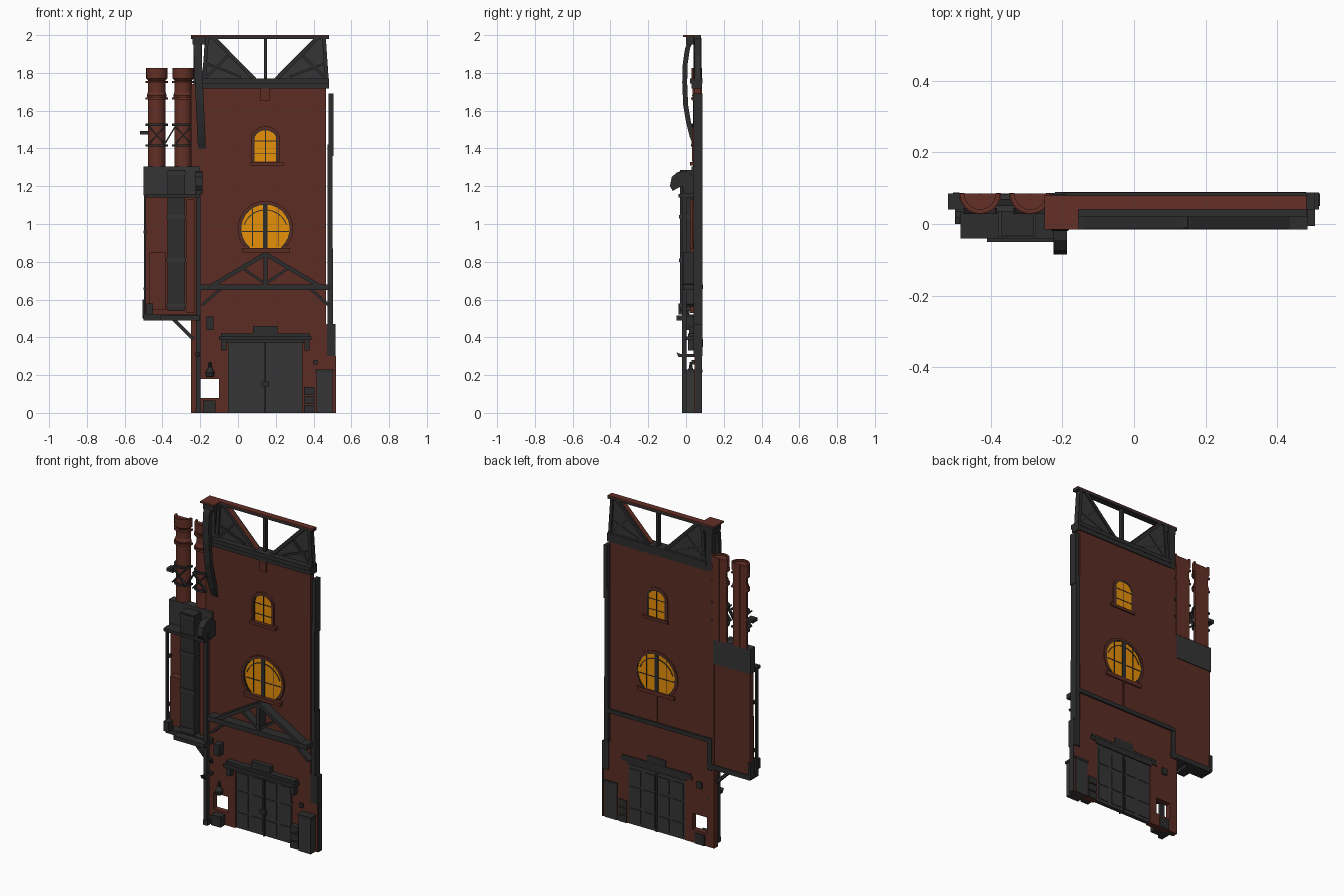
import bpy, bmesh, math


def material(name, rgb):
    m = bpy.data.materials.new(name)
    m.diffuse_color = (*rgb, 1)
    return m


BRICK = material("brick red", (0.106, 0.026, 0.017))
TERRA = material("chimney red", (0.125, 0.029, 0.019))
IRON = material("dark iron", (0.026, 0.026, 0.027))
STEEL = material("grey steel", (0.036, 0.036, 0.037))
GLOW = material("window amber", (0.95, 0.33, 0.003))


def finish(name, bm, mat):
    bmesh.ops.recalc_face_normals(bm, faces=bm.faces)
    me = bpy.data.meshes.new(name)
    bm.to_mesh(me)
    bm.free()
    me.materials.append(mat)
    ob = bpy.data.objects.new(name, me)
    bpy.context.collection.objects.link(ob)
    return ob


def prism(name, pts, a, b, mat, side=False):
    """Extrude an xz outline along y, or a yz outline along x if side is set."""
    bm = bmesh.new()
    put = (lambda p, d: (d, p[0], p[1])) if side else (lambda p, d: (p[0], d, p[1]))
    lo = [bm.verts.new(put(p, a)) for p in pts]
    hi = [bm.verts.new(put(p, b)) for p in pts]
    bm.faces.new(lo)
    bm.faces.new(hi[::-1])
    for i in range(len(pts)):
        j = (i + 1) % len(pts)
        bm.faces.new((lo[i], lo[j], hi[j], hi[i]))
    return finish(name, bm, mat)


def box(name, x0, x1, y0, y1, z0, z1, mat):
    return prism(name, [(x0, z0), (x1, z0), (x1, z1), (x0, z1)], y0, y1, mat)


def bar(name, p, q, w, y0, y1, mat):
    dx, dz = q[0] - p[0], q[1] - p[1]
    s = w / 2 / math.hypot(dx, dz)
    nx, nz = -dz * s, dx * s
    return prism(name, [(p[0] + nx, p[1] + nz), (q[0] + nx, q[1] + nz),
                        (q[0] - nx, q[1] - nz), (p[0] - nx, p[1] - nz)], y0, y1, mat)


def lathe(name, cx, cy, profile, mat, half=False, n=12):
    """Revolve a closed (radius, z) loop; half gives only the front 180 degrees."""
    bm = bmesh.new()
    sweep = math.pi if half else 2 * math.pi
    rows = []
    for i in range(n + 1 if half else n):
        t = math.pi + sweep * i / n
        rows.append([bm.verts.new((cx + r * math.cos(t), cy + r * math.sin(t), z)) for r, z in profile])
    k = len(profile)
    for i in range(n):
        a, b = rows[i], rows[(i + 1) % len(rows)]
        for j in range(k):
            bm.faces.new((a[j], a[(j + 1) % k], b[(j + 1) % k], b[j]))
    if half:
        bm.faces.new(rows[0])
        bm.faces.new(rows[-1][::-1])
    return finish(name, bm, mat)


def arch(cx, cz, r, t0, t1, n=20, rz=None):
    rz = rz or r
    return [(cx + r * math.cos(math.radians(t0 + (t1 - t0) * i / n)),
             cz + rz * math.sin(math.radians(t0 + (t1 - t0) * i / n))) for i in range(n + 1)]


C = 0.145  # centre line of windows, trusses and door

# Main wall with cut openings
wall = prism("main_wall", [(-0.25, 0), (0.515, 0), (0.515, 0.45), (0.466, 0.47),
                           (0.466, 1.74), (-0.25, 1.74)], 0.045, 0.08, BRICK)
round_pts = arch(C, 0.975, 0.135, -50, 230)
small_pts = [(C - 0.064, 1.33), (C + 0.064, 1.33)] + arch(C, 1.45, 0.064, 0, 180, 12, 0.055)
cutters = [box("hole_cutter", -0.2, -0.1, 0, 0.12, 0.08, 0.18, BRICK),
           box("door_cutter", C - 0.195, C + 0.195, 0, 0.12, -0.05, 0.37, BRICK),
           prism("round_window_cutter", round_pts, 0, 0.12, BRICK),
           prism("arched_window_cutter", small_pts, 0, 0.12, BRICK)]
for c in cutters:
    m = wall.modifiers.new(c.name, 'BOOLEAN')
    m.operation, m.object, m.solver = 'DIFFERENCE', c, 'EXACT'
    c.hide_render = True
    c.hide_viewport = True

# Round double window
prism("round_window_glass", round_pts, 0.043, 0.082, GLOW)
prism("round_window_surround", arch(C, 0.975, 0.147, -40, 220) + arch(C, 0.975, 0.133, 220, -40),
      0.034, 0.086, BRICK)
prism("round_window_frame", arch(C, 0.975, 0.136, -50, 230) + arch(C, 0.975, 0.128, 230, -50),
      0.038, 0.085, IRON)
box("round_window_mullion", C - 0.012, C + 0.012, 0.037, 0.086, 0.872, 1.105, IRON)
for s in (-1, 1):
    box("round_window_bar", C + s * 0.068 - 0.002, C + s * 0.068 + 0.002, 0.04, 0.085, 0.88, 1.08, IRON)
    prism("round_window_sash", [(C + s * x, z) for x, z in
          arch(0.0, 0.955, 0.122, 20, 85, 8) + arch(0.0, 0.955, 0.117, 85, 20, 8)], 0.04, 0.085, IRON)
box("round_window_rail", C - 0.125, C + 0.125, 0.04, 0.085, 0.958, 0.962, IRON)
box("round_window_sill", 0.02, 0.275, 0.02, 0.088, 0.848, 0.872, BRICK)

# Small arched window
prism("arched_window_glass", small_pts, 0.043, 0.082, GLOW)
for nm, r0, r1, mat, y0 in (("surround", 0.063, 0.076, BRICK, 0.032), ("frame", 0.057, 0.065, IRON, 0.038)):
    prism("arched_window_" + nm, [(C + r1, 1.33)] + arch(C, 1.45, r1, 0, 180, 12, r1 - 0.008)
          + [(C - r1, 1.33), (C - r0, 1.33)] + arch(C, 1.45, r0, 180, 0, 12, r0 - 0.011) + [(C + r0, 1.33)],
          y0, 0.085, mat)
box("arched_window_mullion", C - 0.002, C + 0.002, 0.04, 0.084, 1.33, 1.5, IRON)
for z in (1.375, 1.44):
    box("arched_window_rail", C - 0.06, C + 0.06, 0.04, 0.084, z - 0.002, z + 0.002, IRON)
box("arched_window_sill", 0.065, 0.24, 0.02, 0.088, 1.31, 1.328, BRICK)
box("wall_key_block", 0.12, 0.168, 0.035, 0.05, 1.65, 1.72, BRICK)

# Roof truss
box("roof_beam_low", -0.2, 0.482, 0.03, 0.086, 1.717, 1.746, IRON)
box("roof_beam_high", -0.2, 0.482, 0.02, 0.088, 1.745, 1.77, IRON)
box("ridge_beam", -0.25, 0.482, 0.04, 0.08, 1.98, 1.994, IRON)
box("ridge_cap", -0.25, 0.482, 0.04, 0.08, 1.994, 2.0, TERRA)
box("bracket_cap", -0.25, -0.155, -0.015, 0.08, 1.99, 2.0, TERRA)
box("king_post", C - 0.008, C + 0.008, 0.05, 0.075, 1.76, 1.985, IRON)
for s in (-1, 1):
    fx = lambda x: C + s * x
    prism("roof_panel", [(fx(0.335), 1.765), (fx(0.06), 1.765), (fx(0.27), 1.982), (fx(0.32), 1.982)],
          0.056, 0.072, STEEL)
    bar("roof_diagonal", (fx(0.06), 1.768), (fx(0.275), 1.985), 0.02, 0.04, 0.08, IRON)
    bar("roof_diagonal_cap", (fx(0.05), 1.771), (fx(0.262), 1.985), 0.005, 0.04, 0.07, TERRA)
    bar("roof_side_post", (fx(0.325), 1.76), (fx(0.31), 1.985), 0.02, 0.045, 0.08, IRON)
    bar("roof_strut", (fx(0.32), 1.77), (fx(0.2), 1.89), 0.014, 0.047, 0.074, IRON)
    bar("roof_strut", (fx(0.315), 1.85), (fx(0.13), 1.78), 0.012, 0.047, 0.074, IRON)

# Curved roof bracket on the left, leaning outward towards the top
outer = [(0.045, 1.4), (0.02, 1.46), (0.0, 1.54), (-0.015, 1.63), (-0.02, 1.75), (-0.017, 1.85), (-0.005, 1.93), (0.02, 1.99)]
inner = [(y + 0.026, z) for y, z in outer]
bracket = prism("curved_bracket", outer + inner[::-1], -0.212, -0.17, IRON, True)
for v in bracket.data.vertices:
    v.co.x -= (v.co.z - 1.4) * 0.045
box("bracket_top_block", -0.24, -0.17, 0.0, 0.078, 1.95, 1.99, IRON)
box("bracket_wall_post", -0.235, -0.19, 0.045, 0.082, 1.72, 1.985, IRON)

# Porch truss
box("porch_beam", -0.2, 0.485, -0.015, 0.045, 0.65, 0.68, IRON)
box("porch_beam_back", -0.22, 0.48, 0.075, 0.09, 0.655, 0.68, IRON)
box("porch_post", C - 0.011, C + 0.011, -0.01, 0.045, 0.66, 0.85, IRON)
box("back_post", C - 0.006, C + 0.006, 0.08, 0.086, 0.68, 0.85, BRICK)
for s in (-1, 1):
    bar("porch_rafter", (C, 0.842), (C + s * 0.285, 0.672), 0.022, -0.012, 0.045, IRON)
    bar("porch_strut", (C + s * 0.01, 0.69), (C + s * 0.12, 0.765), 0.014, -0.005, 0.045, IRON)
    bar("porch_knee", (C + s * 0.24, 0.655), (C + s * 0.335, 0.57), 0.015, 0.0, 0.045, IRON)

# Double door with panels and header
box("door", C - 0.197, C + 0.197, 0.055, 0.078, 0, 0.372, STEEL)
for i in range(4):
    cx = C - 0.147 + 0.098 * i
    for z0, z1 in ((0.02, 0.1), (0.115, 0.235), (0.25, 0.345)):
        box("door_panel", cx - 0.036, cx + 0.036, 0.05, 0.082, z0, z1, STEEL)
box("door_seam", C - 0.004, C + 0.004, 0.045, 0.085, 0, 0.37, IRON)
box("door_handle", C - 0.02, C + 0.02, 0.035, 0.05, 0.14, 0.165, IRON)
box("door_header", -0.1, 0.39, -0.005, 0.085, 0.385, 0.405, IRON)
box("door_header_cap", -0.09, 0.38, 0.01, 0.086, 0.405, 0.42, IRON)
box("door_lintel", -0.06, 0.35, 0.035, 0.085, 0.37, 0.386, IRON)
box("door_keystone", 0.08, 0.21, 0.015, 0.085, 0.42, 0.46, IRON)
for x in (-0.075, 0.365):
    box("door_bracket", x - 0.014, x + 0.014, 0.01, 0.05, 0.33, 0.386, IRON)

# Left column with hooked head
box("left_column", -0.222, -0.198, -0.02, 0.002, 0, 1.26, IRON)
box("column_foot", -0.225, -0.195, -0.022, 0.08, 0, 0.03, IRON)
prism("column_head", [(0.045, 1.16), (0.045, 1.25), (0.0, 1.28), (-0.045, 1.275), (-0.075, 1.25), (-0.085, 1.2),
                      (-0.07, 1.175), (-0.045, 1.19), (-0.02, 1.2), (-0.01, 1.16)], -0.225, -0.187, IRON, True)
prism("column_hook", [(-0.05, 0.32), (-0.04, 0.295), (0.08, 0.295), (0.08, 0.31), (-0.03, 0.312)], -0.225, -0.2, IRON, True)
prism("column_brace", [(0.02, 0.39), (0.075, 0.32), (0.08, 0.34), (0.035, 0.4)], -0.22, -0.205, IRON, True)
box("column_back_strip", -0.235, -0.205, 0.075, 0.087, 0.48, 0.68, IRON)

# Side unit: thin back wall and top panel, with duct, boxes and pipes standing in front
box("unit_body", -0.495, -0.245, 0.045, 0.078, 0.52, 1.16, BRICK)
box("unit_top", -0.5, -0.245, 0.035, 0.083, 1.15, 1.305, STEEL)
box("unit_top_front", -0.25, -0.2, 0.03, 0.05, 1.15, 1.305, STEEL)
box("unit_top_ledge", -0.485, -0.205, -0.04, 0.04, 1.14, 1.158, IRON)
box("unit_floor", -0.5, -0.2, 0.0, 0.085, 0.49, 0.52, IRON)
box("unit_floor_lip", -0.41, -0.2, -0.05, 0.0, 0.49, 0.515, IRON)
box("unit_duct", -0.372, -0.28, -0.032, 0.046, 0.54, 1.285, IRON)
for z in (0.56, 0.8, 1.03, 1.26):
    box("duct_band", -0.378, -0.274, -0.037, 0.046, z, z + 0.018, STEEL)
box("unit_red_box", -0.468, -0.38, 0.0, 0.046, 0.545, 0.85, BRICK)
box("unit_red_side", -0.276, -0.228, 0.02, 0.046, 0.53, 1.13, BRICK)
box("unit_valve_box", -0.485, -0.45, -0.04, 0.01, 0.52, 0.58, IRON)
box("unit_edge_pipe", -0.498, -0.487, 0.0, 0.018, 0.52, 1.15, IRON)
for z in (0.65, 0.95):
    box("unit_pipe_clip", -0.5, -0.485, 0.0, 0.05, z, z + 0.015, IRON)
box("unit_back_edge", -0.506, -0.488, 0.045, 0.088, 0.5, 0.6, IRON)
bar("unit_brace", (-0.34, 0.495), (-0.235, 0.39), 0.018, 0.02, 0.06, IRON)

# Half-round chimneys with flat backs, bands and lattice
for cx in (-0.43, -0.29):
    lathe("chimney", cx, 0.085, [(0.047, 1.3), (0.047, 1.66), (0.053, 1.68), (0.046, 1.7), (0.046, 1.76),
          (0.056, 1.77), (0.056, 1.825), (0.044, 1.825), (0.044, 1.815), (0.002, 1.815), (0.002, 1.3)], TERRA, True)
    for z in (1.415, 1.525, 1.665, 1.752):
        lathe("chimney_band", cx, 0.086, [(0.044, z - 0.006), (0.059, z - 0.006), (0.059, z + 0.006), (0.044, z + 0.006)],
              IRON if z < 1.6 else TERRA, True)
    for s in (-1, 1):
        bar("chimney_lattice", (cx - 0.045, 1.47 - s * 0.05), (cx + 0.045, 1.47 + s * 0.05), 0.007, 0.028, 0.045, IRON)
bar("chimney_link", (-0.39, 1.42), (-0.33, 1.52), 0.007, 0.05, 0.07, IRON)
box("chimney_valve", -0.52, -0.475, 0.04, 0.085, 1.473, 1.493, IRON)

# Right edge post, stepped down the wall
for x0, x1, z0, z1 in ((0.48, 0.505, 1.36, 1.69), (0.473, 0.499, 0.85, 1.42), (0.475, 0.503, 0.47, 0.87), (0.472, 0.517, 0.3, 0.47)):
    box("right_post", x0, x1, 0.04, 0.088, z0, z1, IRON)
box("right_edge_plate", 0.51, 0.519, 0.05, 0.085, 0, 0.3, IRON)

# Street clutter
box("cabinet", 0.415, 0.5, 0.0, 0.085, 0, 0.22, STEEL)
box("cabinet_lid", 0.41, 0.505, -0.005, 0.087, 0.215, 0.23, IRON)
for z in (0, 0.048, 0.096):
    box("crate", 0.35, 0.405, 0.01, 0.086, z, z + 0.042, IRON)
box("wall_switch", 0.4, 0.42, 0.03, 0.05, 0.255, 0.28, IRON)
box("step_crate", -0.185, -0.12, 0.0, 0.086, 0, 0.065, IRON)
box("wall_lantern", -0.168, -0.13, 0.0, 0.05, 0.44, 0.51, IRON)
box("back_meter", -0.17, -0.135, 0.075, 0.09, 0.35, 0.39, IRON)
lathe("hanging_lamp", -0.148, 0.025, [(0.001, 0.19), (0.02, 0.192), (0.024, 0.215), (0.01, 0.24), (0.006, 0.27), (0.001, 0.27)], IRON, n=10)
